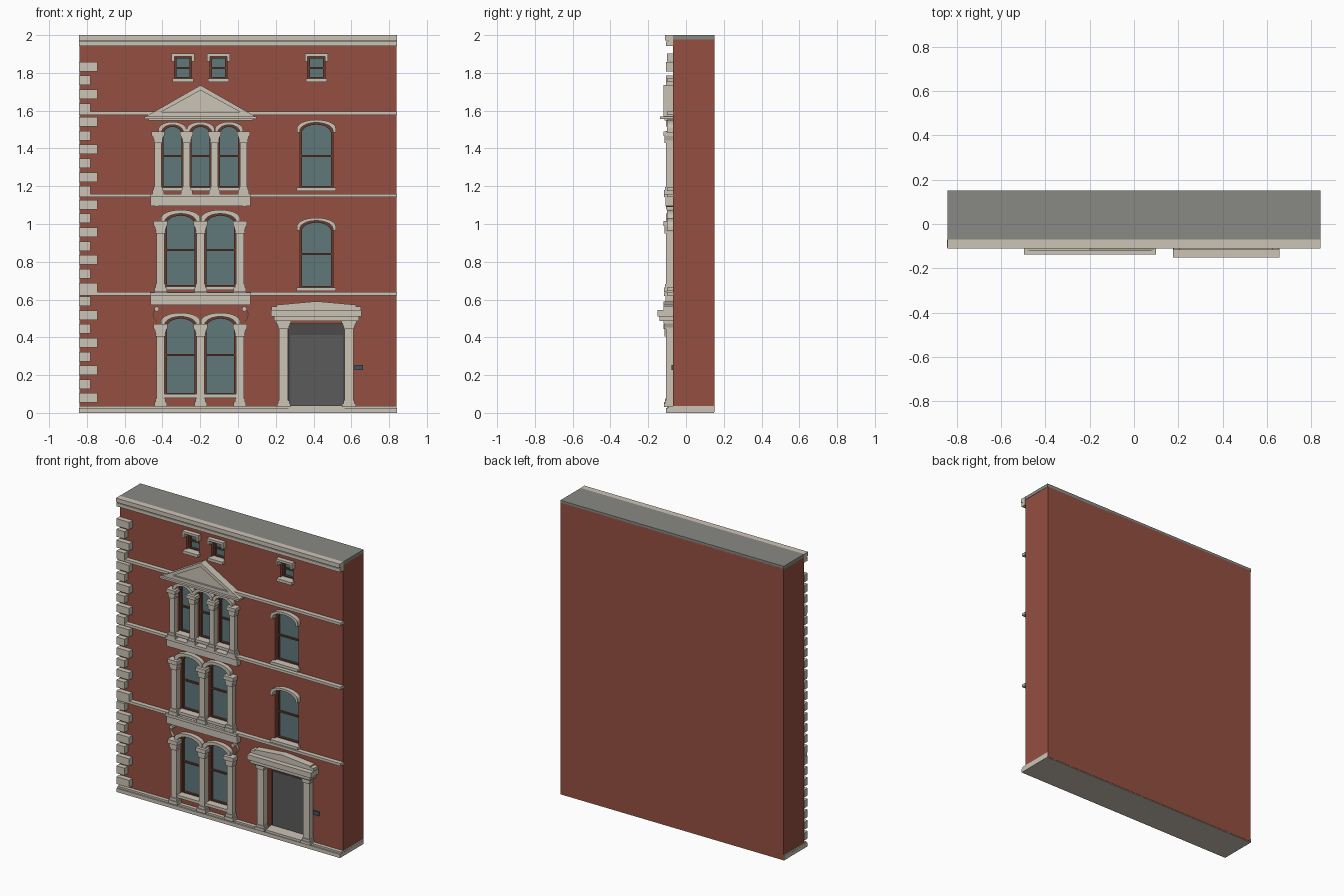
import bpy, bmesh, math

if "Cube" in bpy.data.objects:
    bpy.data.objects.remove(bpy.data.objects["Cube"], do_unlink=True)


def material(name, r, g, b):
    m = bpy.data.materials.new(name)
    m.use_nodes = True
    m.diffuse_color = (r, g, b, 1)
    m.node_tree.nodes["Principled BSDF"].inputs["Base Color"].default_value = (r, g, b, 1)
    return m


BRICK = material("red brick", .30, .08, .052)
STONE = material("pale stone", .60, .55, .47)
GLASS = material("window glass", .115, .185, .195)
FRAME = material("brown frame", .13, .045, .03)
ROOF = material("roof grey", .25, .25, .23)
DOOR = material("door grey", .105, .105, .105)
DARK = material("dark door frame", .07, .07, .07)
SLATE = material("slate plaque", .05, .09, .12)
WALL_Y = -.07


def finish(name, bm, mat):
    bmesh.ops.recalc_face_normals(bm, faces=bm.faces)
    me = bpy.data.meshes.new(name)
    bm.to_mesh(me)
    bm.free()
    me.materials.append(mat)
    ob = bpy.data.objects.new(name, me)
    bpy.context.collection.objects.link(ob)
    return ob


def thicken(bm, depth):
    geo = bmesh.ops.extrude_face_region(bm, geom=bm.faces[:])["geom"]
    moved = [v for v in geo if isinstance(v, bmesh.types.BMVert)]
    bmesh.ops.translate(bm, verts=moved, vec=(0, depth, 0))


def prism(name, pts, y0, y1, mat=STONE):
    """Outline in x and z, extruded from y0 back to y1."""
    bm = bmesh.new()
    bm.faces.new([bm.verts.new((x, y0, z)) for x, z in pts])
    thicken(bm, y1 - y0)
    return finish(name, bm, mat)


def box(name, x0, x1, z0, z1, y0, y1=WALL_Y, mat=STONE):
    return prism(name, [(x0, z0), (x1, z0), (x1, z1), (x0, z1)], y0, y1, mat)


def strip(name, outer, inner, y0, y1, mat, closed):
    """Band between two matching outlines."""
    bm = bmesh.new()
    a = [bm.verts.new((x, y0, z)) for x, z in outer]
    b = [bm.verts.new((x, y0, z)) for x, z in inner]
    for i in range(0 if closed else 1, len(a)):
        bm.faces.new((a[i - 1], a[i], b[i], b[i - 1]))
    thicken(bm, y1 - y0)
    return finish(name, bm, mat)


def arch(cx, half, z0, rise, top, n=14):
    """Upright opening outline with an elliptical head; square without rise."""
    if rise == 0:
        head = [(cx + half, top), (cx - half, top)]
    else:
        head = [(cx + half * math.cos(math.pi * i / n),
                 top - rise + rise * math.sin(math.pi * i / n)) for i in range(n + 1)]
    return [(cx + half, z0)] + head + [(cx - half, z0)]


cutters = []


def window(cx, half, z0, rise, top, rail, foot, hood, sill):
    outline = arch(cx, half, z0, rise, top)
    cutters.append(prism("window_cutter", outline, -.2, -.02, BRICK))
    prism("window_glass", outline, -.034, -.018, GLASS)
    strip("window_frame", outline, arch(cx, half - .011, z0 + .011, rise, top - .011),
          -.05, -.02, FRAME, True)
    box("meeting_rail", cx - half, cx + half, rail - .005, rail + .005, -.045, -.02, FRAME)
    strip("window_hood", arch(cx, half + hood, foot, rise, top + hood),
          arch(cx, half, foot, rise, top), -.1, -.065, STONE, False)
    box("window_sill", cx - half - sill, cx + half + sill, z0 - .015, z0 + .004, -.1, -.02)


def column(cx, z0, z1, w, cap, base):
    """Square shaft with stepped base and flaring capital."""
    h = w / 2
    box("column_shaft", cx - h, cx + h, z0, z1, -.105)
    box("column_plinth", cx - h - .012, cx + h + .012, z0, z0 + base * .55, -.116)
    box("column_base", cx - h - .006, cx + h + .006, z0, z0 + base, -.111)
    z = z1 - cap
    box("column_necking", cx - h - .005, cx + h + .005, z, z + cap * .18, -.11)
    prism("column_capital", [(cx - h, z), (cx + h, z), (cx + h + .012, z + cap * .65),
                             (cx - h - .012, z + cap * .65)], -.113, WALL_Y)
    box("column_abacus", cx - h - .016, cx + h + .016, z + cap * .6, z1, -.12)


# Small attic windows
for cx in (-.291, -.103, .415):
    window(cx, .046, 1.767, 0, 1.888, 1.825, 1.86, .015, .01)

# Single arched windows
for z0, top, rail in ((1.19, 1.537, 1.36), (.66, 1.018, .841)):
    window(.415, .088, z0, .045, top, rail, top - .053, .015, .016)

# Triple arched window bay
for cx in (-.347, -.198, -.048):
    window(cx, .058, 1.19, .04, 1.525, 1.36, 1.475, .016, 0)
for cx in (-.423, -.272, -.124, .029):
    column(cx, 1.16, 1.49, .036, .06, .035)

# Paired arched window bays
for z0, foot, top, rail in ((.665, .64, 1.055, .862), (.095, .035, .51, .307)):
    for cx in (-.304, -.093):
        window(cx, .084, z0, .045, top, rail, top - .055, .02, 0)
    for cx in (-.41, -.198, .01):
        column(cx, foot, top - .04, .042, .066, .042)

# Brick wall with recessed openings
cutters.append(box("door_cutter", .268, .563, .03, .47, -.2, -.01, BRICK))
wall = box("brick_wall", -.838, .838, .004, 1.985, WALL_Y, .15, BRICK)
for cutter in cutters:
    cutter.hide_render = True
    mod = wall.modifiers.new("opening", "BOOLEAN")
    mod.object = cutter
    mod.operation = "DIFFERENCE"
    mod.solver = "EXACT"
bpy.context.view_layer.update()
cut_mesh = bpy.data.meshes.new_from_object(wall.evaluated_get(bpy.context.evaluated_depsgraph_get()))
wall.modifiers.clear()
wall.data = cut_mesh
for cutter in cutters:
    bpy.data.objects.remove(cutter, do_unlink=True)

# Roof, foundation, cornice and string courses
box("roof", -.84, .84, 1.978, 2, -.069, .15, ROOF)
box("foundation", -.841, .841, 0, .025, -.105, .148)
box("foundation_step", -.84, .84, .02, .037, -.095, .148)
for z0, z1, y in ((1.972, 2, -.11), (1.962, 1.975, -.095), (1.942, 1.965, -.105)):
    box("cornice", -.841, .841, z0, z1, y, -.069)
for z in (.631, 1.151, 1.587):
    box("string_course", -.841, .841, z - .009, z + .009, -.1)

# Corner quoins, alternately long and short
for i in range(25):
    z = .079 + i * .0731
    box("quoin", -.842, -.78 if i % 2 else -.745, z - .025, z + .025, -.105)

# Pediment over the triple bay
px, half = -.198, .297
tri = [(px - half, 1.565), (px + half, 1.565), (px, 1.735)]
inner = [(px - .21, 1.592), (px + .21, 1.592), (px, 1.708)]
strip("pediment_frame", tri, inner, -.12, WALL_Y, STONE, True)
prism("pediment_panel", inner, -.108, WALL_Y)
box("pediment_cornice", px - half, px + half, 1.557, 1.57, -.137)
box("pediment_bed", px - half + .02, px + half - .02, 1.548, 1.558, -.115)

# Bay ledges with rosettes and scroll brackets
for z0, z1 in ((1.095, 1.16), (.57, .638)):
    box("bay_ledge", -.463, .067, z0, z1, -.108)
    box("bay_ledge_top", -.466, .07, z1 - .018, z1, -.116)
for x, side in ((-.43, -1), (.034, 1)):
    for z in (1.104, .55):
        ring = [(x + .013 * math.cos(a * math.pi / 6), z + .013 * math.sin(a * math.pi / 6))
                for a in range(12)]
        prism("rosette", ring, -.105, WALL_Y)
    curl = [(x + side * (.002 + .02 * math.sin(a * math.pi / 8)), .56 - .01 * a) for a in range(9)]
    strip("scroll_bracket", curl, [(cx - side * .004, z) for cx, z in curl],
          -.09, WALL_Y, STONE, False)

# Entrance: doors, pilasters and peaked hood
box("door_surround", .268, .563, .03, .47, -.02, 0, DARK)
for x0, x1 in ((.278, .397), (.428, .555)):
    box("door_leaf", x0, x1, .043, .413, -.027, -.01, DOOR)
box("door_mullion", .397, .428, .043, .413, -.023, -.01, DOOR)
box("door_step", .268, .563, .01, .04, -.1, -.01)
for x in (.2415, .5875):
    column(x, .03, .49, .048, .045, .035)
box("hood_frieze", .19, .64, .487, .515, -.14)
box("hood_slab", .175, .655, .51, .545, -.152)
prism("hood_peak", [(.178, .54), (.652, .54), (.652, .563), (.625, .563), (.625, .572),
                    (.415, .591), (.205, .572), (.205, .563), (.178, .563)], -.118, WALL_Y)

# Address plate beside the door
box("wall_plaque", .618, .662, .226, .254, -.078, WALL_Y, SLATE)
